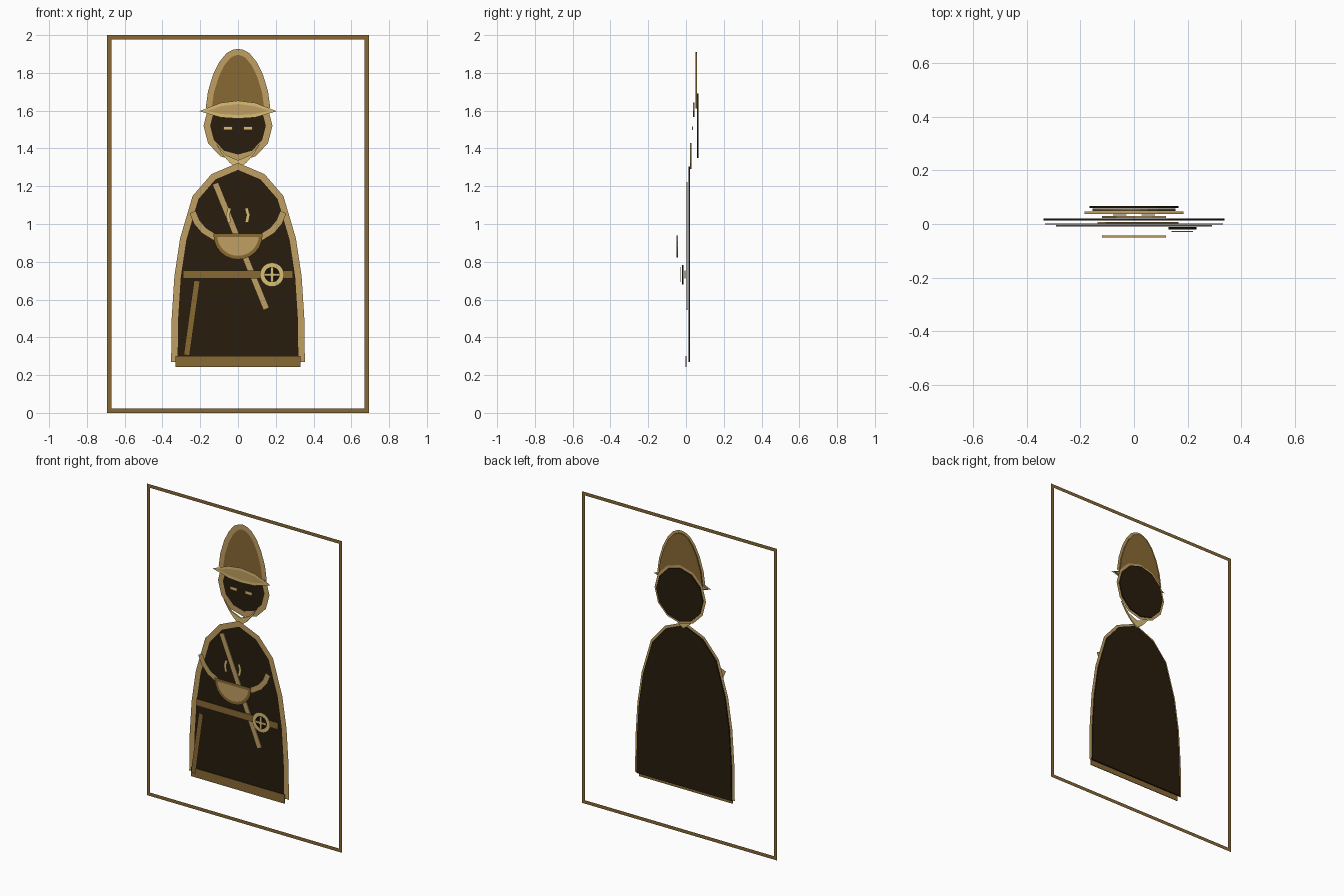
import bpy
from math import sin, cos, radians
from mathutils import Vector

cube = bpy.data.objects.get("Cube")
if cube:
    bpy.data.objects.remove(cube, do_unlink=True)


def material(name, color):
    m = bpy.data.materials.new(name)
    m.use_nodes = True
    m.diffuse_color = (*color, 1)
    m.node_tree.nodes["Principled BSDF"].inputs["Base Color"].default_value = (*color, 1)
    return m


DARK = material("dark brown", (0.021, 0.012, 0.0035))
BLACK = material("near black", (0.007, 0.005, 0.002))
BROWN = material("bronze brown", (0.25, 0.142, 0.034))
TAN = material("tan", (0.53, 0.345, 0.125))
GOLD = material("pale gold", (0.70, 0.51, 0.18))


def build(name, verts, faces, mat, thickness):
    mesh = bpy.data.meshes.new(name)
    mesh.from_pydata(verts, [], faces)
    mesh.materials.append(mat)
    obj = bpy.data.objects.new(name, mesh)
    bpy.context.collection.objects.link(obj)
    if thickness:
        mod = obj.modifiers.new("thickness", "SOLIDIFY")
        mod.thickness = thickness
        mod.offset = 0
    return obj


def plate(name, pts, y, mat, thickness=0.008):
    """Filled outline in the upright plane, points run counterclockwise."""
    return build(name, [(x, y, z) for x, z in pts], [range(len(pts))], mat, thickness)


def ribbon(name, pts, width, y, mat, closed=False, thickness=0):
    """Flat mitred strip along a path."""
    p = [Vector(q) for q in pts]
    n = len(p)
    verts = []
    for i in range(n):
        before = p[i] - p[i - 1] if closed or i else p[1] - p[0]
        after = p[(i + 1) % n] - p[i] if closed or i < n - 1 else before
        a, b = before.normalized(), after.normalized()
        t = (a + b).normalized()
        side = Vector((-t.y, t.x)) * (width / 2 / max(t.dot(a), 0.45))
        for q in (p[i] + side, p[i] - side):
            verts.append((q.x, y, q.y))
    count = n if closed else n - 1
    faces = []
    for i in range(count):
        j = (i + 1) % n
        faces.append((2 * i, 2 * i + 1, 2 * j + 1, 2 * j))
    return build(name, verts, faces, mat, thickness)


def arc(cx, cz, rx, rz, start, end, steps):
    angles = [radians(start + (end - start) * i / steps) for i in range(steps + 1)]
    return [(cx + rx * cos(a), cz + rz * sin(a)) for a in angles]


def ellipse(cx, cz, rx, rz, steps):
    return arc(cx, cz, rx, rz, 0, 360, steps)[:-1]


def mirrored(half):
    """Complete an outline from its +x half, ending on the centre line."""
    return half + [(-x, z) for x, z in reversed(half) if x > 0]


# Frame, standing behind the figure
ribbon("frame", [(-0.682, 0.011), (0.682, 0.011), (0.682, 1.989), (-0.682, 1.989)],
       0.022, 0.065, BROWN, closed=True)

# Cloaked body with its border and hem
body = mirrored([(0.337, 0.27), (0.334, 0.5), (0.32, 0.72), (0.29, 0.92),
                 (0.225, 1.14), (0.13, 1.25), (0, 1.305)])
plate("body", body, 0.017, DARK)
ribbon("body_border", body, 0.034, 0.011, TAN)
ribbon("hem", [(-0.332, 0.273), (0.332, 0.273)], 0.058, 0, BROWN, thickness=0.004)

# Pointed neck crescent
collar = mirrored([(0, 1.29), (0.045, 1.325), (0.085, 1.372), (0.12, 1.43),
                   (0.065, 1.365), (0, 1.338)])
plate("collar", collar, 0.026, GOLD)

# Head, ring and eyes
head = ellipse(0, 1.52, 0.165, 0.17, 12)
plate("head", head, 0.063, DARK)
ribbon("head_border", head, 0.034, 0.058, TAN, closed=True)
for side, s in (("left", 1), ("right", -1)):
    ribbon(side + "_eye", [(s * 0.053 - 0.025, 1.507), (s * 0.053 + 0.025, 1.507)],
           0.02, 0.034, GOLD, thickness=0.004)

# Cap
cap = mirrored([(0.155, 1.612), (0.143, 1.7), (0.117, 1.785), (0.085, 1.85),
                (0.05, 1.892), (0.022, 1.907), (0, 1.911)])
plate("cap", cap, 0.053, BROWN)
ribbon("cap_border", cap, 0.032, 0.0475, TAN)

# Brim
brim = [(-0.185, 1.598), (-0.09, 1.573), (0, 1.567), (0.09, 1.573),
        (0.185, 1.598), (0.09, 1.633), (0, 1.644), (-0.09, 1.633)]
plate("brim", brim, 0.042, TAN)
ribbon("brim_edge", brim, 0.018, 0.036, GOLD, closed=True)

# Sash, belt and scabbard
ribbon("sash", [(-0.12, 1.215), (0.15, 0.55)], 0.033, 0.005, TAN, thickness=0.006)
ribbon("belt", [(-0.29, 0.732), (0.29, 0.732)], 0.043, -0.006, BROWN, thickness=0.006)
ribbon("scabbard", [(-0.217, 0.70), (-0.272, 0.305)], 0.032, -0.065, BROWN)

# Arms, chest clasps and bowl-shaped pouch
for side, s in (("left", 1), ("right", -1)):
    ribbon(side + "_arm", [(s * 0.24, 1.063), (s * 0.218, 1.01), (s * 0.18, 0.965),
                           (s * 0.115, 0.925)], 0.035, -0.038, TAN)
    ribbon(side + "_clasp", [(s * 0.044, 1.085), (s * 0.054, 1.048), (s * 0.046, 1.008)],
           0.018, -0.055, GOLD)
pouch = arc(0, 0.94, 0.12, 0.118, 180, 360, 12)
plate("pouch", pouch, -0.046, TAN)
ribbon("pouch_edge", pouch, 0.019, -0.0515, BROWN, closed=True)

# Round buckle with cross
buckle = ellipse(0.18, 0.732, 0.052, 0.052, 24)
plate("buckle_disc", buckle, -0.016, BLACK)
ribbon("buckle_ring", buckle, 0.023, -0.022, GOLD, closed=True)
for name, dx, dz in (("buckle_bar", 0.04, 0), ("buckle_post", 0, 0.04)):
    ribbon(name, [(0.18 - dx, 0.732 - dz), (0.18 + dx, 0.732 + dz)], 0.014,
           -0.028, GOLD, thickness=0.004)
